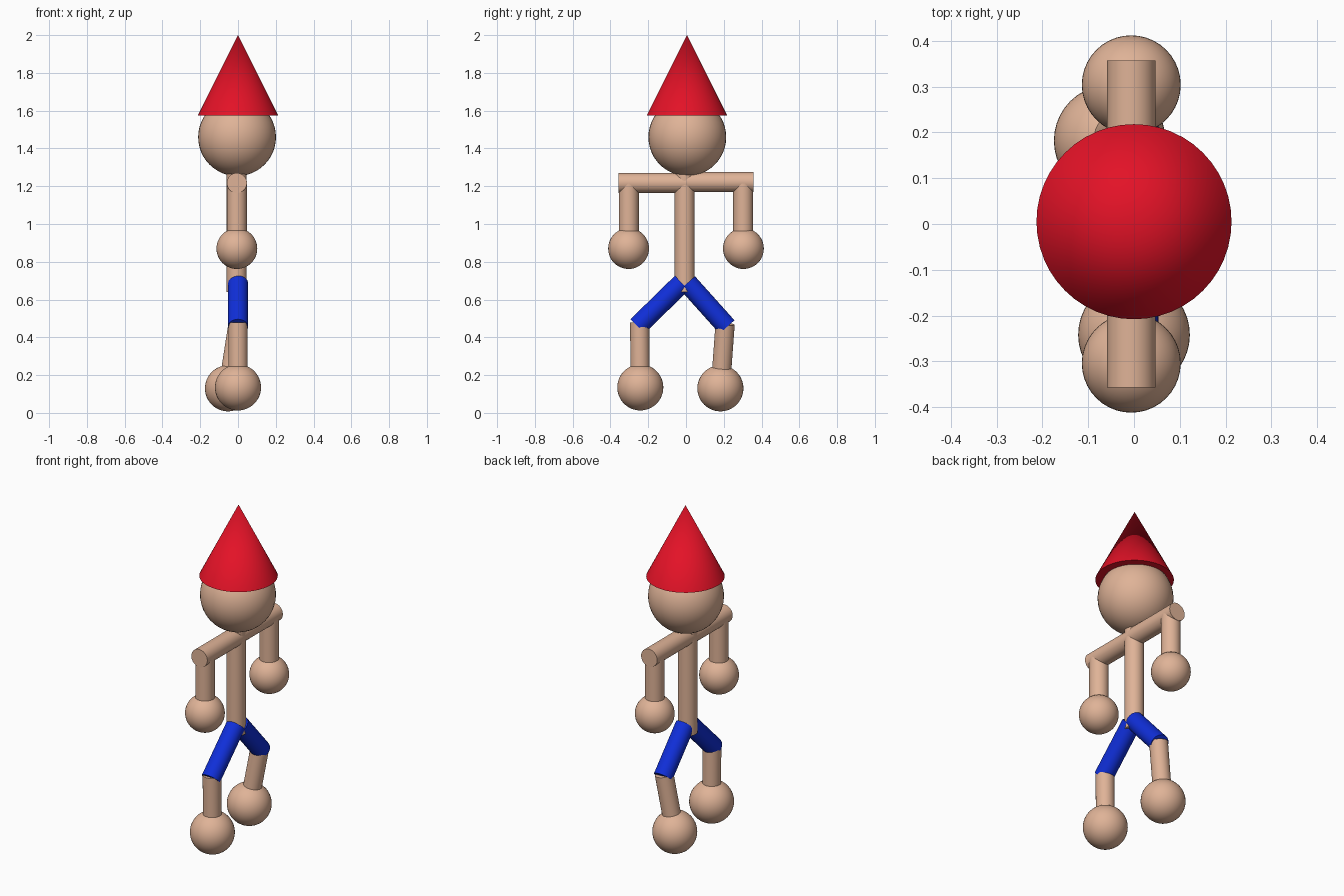
import bpy
import math
from mathutils import Vector

if "Cube" in bpy.data.objects:
    bpy.data.objects.remove(bpy.data.objects["Cube"])


def material(name, rgb):
    m = bpy.data.materials.new(name)
    m.diffuse_color = (*rgb, 1)
    m.use_nodes = True
    m.node_tree.nodes["Principled BSDF"].inputs["Base Color"].default_value = m.diffuse_color
    return m


SKIN = material("skin tan", (0.74, 0.45, 0.31))
RED = material("hat red", (0.77, 0.006, 0.02))
BLUE = material("trouser blue", (0.005, 0.028, 0.70))


def finish(name, mat):
    ob = bpy.context.object
    ob.name = name
    ob.data.materials.append(mat)
    bpy.ops.object.shade_smooth_by_angle(angle=math.radians(40))
    return ob


def ball(name, centre, radius, mat=SKIN):
    bpy.ops.mesh.primitive_uv_sphere_add(segments=40, ring_count=24, radius=radius, location=centre)
    return finish(name, mat)


def limb(name, start, end, radius=0.053, mat=SKIN):
    a, b = Vector(start), Vector(end)
    bpy.ops.mesh.primitive_cylinder_add(vertices=32, radius=radius, depth=(b - a).length,
                                        location=(a + b) / 2)
    bpy.context.object.rotation_euler = (b - a).to_track_quat('Z', 'Y').to_euler()
    return finish(name, mat)


# Hat, head and trunk
bpy.ops.mesh.primitive_cone_add(vertices=48, radius1=0.213, radius2=0, depth=0.425,
                                location=(0, 0.005, 1.7875))
finish("hat", RED)
ball("head", (-0.005, 0.007, 1.46), 0.206)
limb("trunk", (-0.007, -0.007, 0.64), (-0.007, -0.007, 1.27))

# Arms and hands, one on each side along y
for side, word, z in ((-1, "right", 1.217), (1, "left", 1.222)):
    limb(word + "_upper_arm", (-0.006, 0, z), (-0.006, side * 0.357, z))
    limb(word + "_forearm", (-0.006, side * 0.303, 0.88), (-0.006, side * 0.303, 1.215))
    ball(word + "_hand", (-0.006, side * 0.304, 0.87), 0.108)

# Legs: hip, knee and foot positions differ on each side
legs = {
    "right": ((0, -0.022, 0.688), (0, -0.257, 0.458), (0, -0.245, 0.48), (0, -0.242, 0.135)),
    "left": ((0, 0.008, 0.688), (0, 0.217, 0.455), (0, 0.207, 0.47), (-0.053, 0.182, 0.13)),
}
for word, (hip, knee, shin_top, foot) in legs.items():
    limb(word + "_thigh", hip, knee, 0.053, BLUE)
    limb(word + "_shin", shin_top, foot, 0.051)
    ball(word + "_foot", foot, 0.122)
